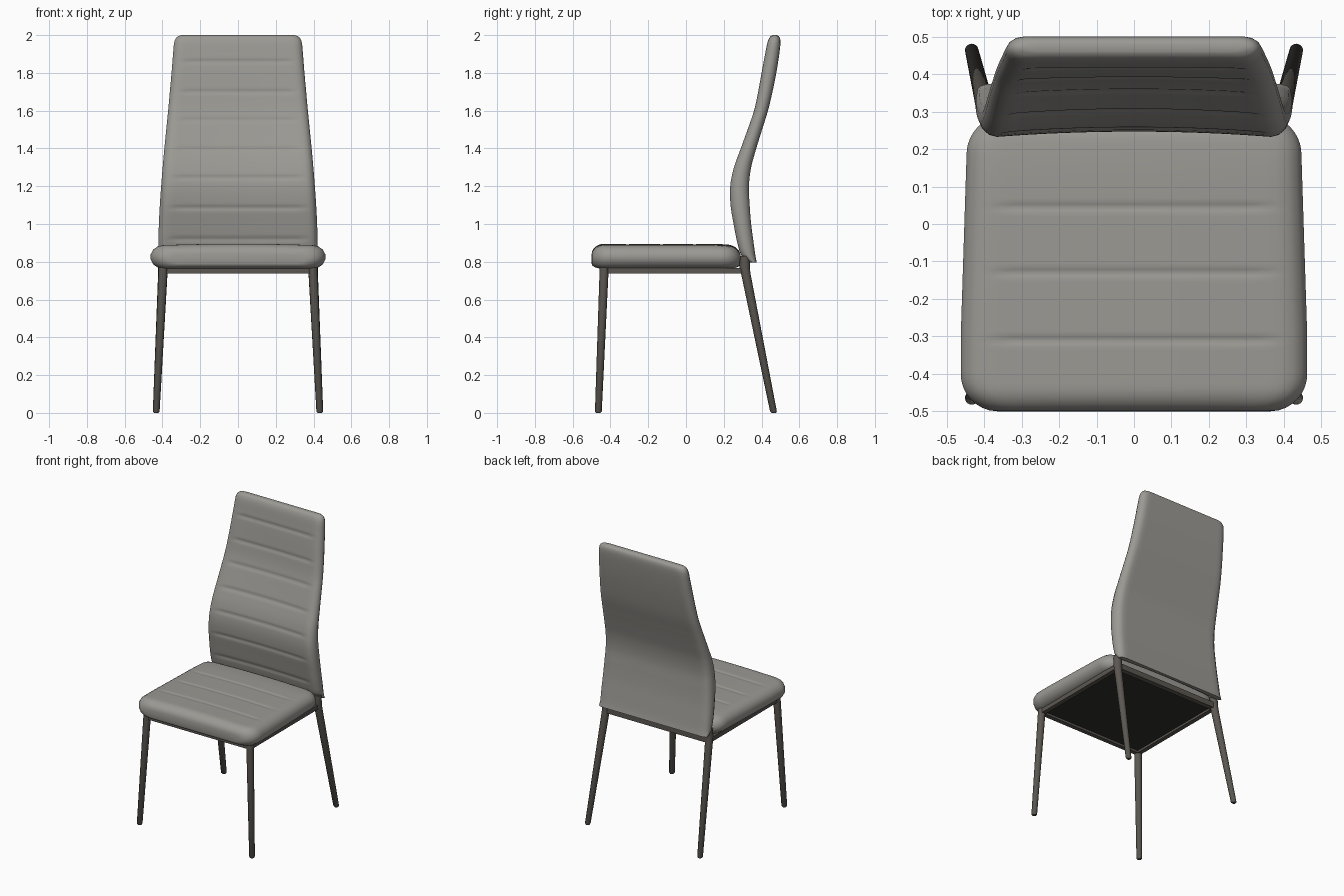
import bpy, bmesh, math

if "Cube" in bpy.data.objects:
    bpy.data.objects.remove(bpy.data.objects["Cube"])


def material(name, rgb):
    m = bpy.data.materials.new(name)
    m.diffuse_color = (*rgb, 1)
    m.use_nodes = True
    m.node_tree.nodes["Principled BSDF"].inputs["Base Color"].default_value = m.diffuse_color
    return m


FABRIC = material("warm grey upholstery", (0.33, 0.32, 0.295))
METAL = material("dark grey metal", (0.105, 0.095, 0.083))
BASE = material("black base board", (0.03, 0.029, 0.027))


def loft(name, rings, mat, angle=50):
    """Skin a list of equal rings and cap both ends."""
    bm = bmesh.new()
    vr = [[bm.verts.new(p) for p in ring] for ring in rings]
    n = len(vr[0])
    for a, b in zip(vr, vr[1:]):
        for i in range(n):
            j = (i + 1) % n
            bm.faces.new((a[i], a[j], b[j], b[i]))
    bm.faces.new(vr[0][::-1])
    bm.faces.new(vr[-1])
    bmesh.ops.recalc_face_normals(bm, faces=bm.faces)
    me = bpy.data.meshes.new(name)
    bm.to_mesh(me)
    bm.free()
    me.materials.append(mat)
    ob = bpy.data.objects.new(name, me)
    bpy.context.collection.objects.link(ob)
    bpy.ops.object.select_all(action='DESELECT')
    ob.select_set(True)
    bpy.context.view_layer.objects.active = ob
    bpy.ops.object.shade_smooth_by_angle(angle=math.radians(angle))
    return ob


def curve(keys, t, col):
    """Smooth interpolation of one column of a key table."""
    k = max(i for i in range(len(keys) - 1) if keys[i][0] <= t or i == 0)
    def slope(i):
        a, b = keys[max(i - 1, 0)], keys[min(i + 1, len(keys) - 1)]
        return (b[col] - a[col]) / (b[0] - a[0])
    p, q = keys[k], keys[k + 1]
    h = q[0] - p[0]
    s = (t - p[0]) / h
    return ((2*s**3 - 3*s*s + 1) * p[col] + (s**3 - 2*s*s + s) * h * slope(k)
            + (3*s*s - 2*s**3) * q[col] + (s**3 - s*s) * h * slope(k + 1))


def section(a, lo, hi, rx, flat=24, arc=7):
    """Pillow outline: flat top and bottom, rounded sides. Yields u, v, is_top."""
    mid, rv, c = (lo + hi) / 2, (hi - lo) / 2, a - rx
    pts = [(-c + 2 * c * i / flat, hi, True) for i in range(flat + 1)]
    pts += [(c + rx * math.sin(math.pi * i / arc), mid + rv * math.cos(math.pi * i / arc), False)
            for i in range(1, arc)]
    pts += [(c - 2 * c * i / flat, lo, False) for i in range(flat + 1)]
    pts += [(-c - rx * math.sin(math.pi * i / arc), mid - rv * math.cos(math.pi * i / arc), False)
            for i in range(1, arc)]
    return pts


def crease(t, seams, u, c, depth, width):
    """Depth of the stitched seams, fading out toward the sides."""
    fade = min(1, max(0, (1 - abs(u) / c) * 8))
    return fade * depth * sum(math.exp(-((t - s) / width) ** 2) for s in seams)


# Seat cushion: sections from front to rear
Y0, Y1 = -0.5, 0.29
SEAT_SEAMS = (-0.31, -0.13, 0.045)
edge = [0, 0.003, 0.01, 0.02, 0.032, 0.046, 0.06, 0.075, 0.09]
inner = [0.105 + (Y1 - Y0 - 0.21) * i / 70 for i in range(71)]
stations = [Y0 + e for e in edge] + [Y0 + t for t in inner] + [Y1 - e for e in edge[::-1]]
rings = []
for y in stations:
    d = min(y - Y0, Y1 - y)
    side = 0.464 - 0.016 * max(0, y + 0.3) / 0.5
    R = 0.10
    q = max(0, 1 - d / R)
    a = side - R + R * math.sqrt(1 - q * q)
    qt = max(0, 1 - d / 0.065)
    roll = math.sqrt(1 - qt * qt)
    hi = 0.838 + 0.05 * roll - 0.012 * max(0, (y - 0.12) / 0.17) ** 2
    lo = 0.79 - 0.027 * roll
    ring = []
    for u, v, top in section(a, lo, hi, 0.07):
        if top:
            c = a - 0.07
            v += 0.007 * (1 - (u / c) ** 2) * roll
            v -= crease(y, SEAT_SEAMS, u, c, 0.005, 0.009)
        ring.append((u, y, v))
    rings.append(ring)
loft("seat_cushion", rings, FABRIC)

# Backrest: height, front y, rear y, half width
BACK = [(0.795, 0.340, 0.375, 0.418), (0.83, 0.296, 0.368, 0.422), (0.90, 0.272, 0.358, 0.423),
        (1.0, 0.252, 0.345, 0.420), (1.1, 0.236, 0.337, 0.415), (1.2, 0.234, 0.333, 0.408),
        (1.3, 0.254, 0.345, 0.400), (1.4, 0.290, 0.372, 0.391), (1.5, 0.326, 0.403, 0.381),
        (1.6, 0.360, 0.434, 0.371), (1.7, 0.382, 0.458, 0.362), (1.8, 0.400, 0.478, 0.353),
        (1.9, 0.419, 0.494, 0.345), (1.96, 0.431, 0.500, 0.339), (1.985, 0.441, 0.497, 0.329),
        (1.996, 0.451, 0.489, 0.315), (2.0, 0.460, 0.480, 0.300)]
BACK_SEAMS = (0.92, 1.085, 1.245, 1.395, 1.55, 1.70, 1.86)
heights = [0.795 + 1.165 * i / 116 for i in range(117)] + [1.968, 1.976, 1.983, 1.989, 1.994, 1.998, 2.0]
rings = []
for z in heights:
    f, r, w = (curve(BACK, z, c) for c in (1, 2, 3))
    rx = 0.045
    bow = 0.014 * min(1, max(0, (2.0 - z) / 0.6))
    ring = []
    for u, v, top in section(w, -r, -f, rx):
        if top:
            v -= bow * (1 - (u / (w - rx)) ** 2)
            v -= crease(z, BACK_SEAMS, u, w - rx, 0.006, 0.009)
        ring.append((u, -v, z))
    rings.append(ring)
loft("backrest", rings, FABRIC)


# Tapered round legs, each given as (x, y, z, radius) stops
def leg(name, stops):
    n = 20
    loft(name, [[(x + r * math.cos(2 * math.pi * i / n), y + r * math.sin(2 * math.pi * i / n), z)
                 for i in range(n)] for x, y, z, r in stops], METAL)


for s, tag in ((-1, "left"), (1, "right")):
    leg("front_leg_" + tag, [(s * 0.433, -0.464, 0, 0.012), (s * 0.433, -0.464, 0.008, 0.018),
                             (s * 0.396, -0.433, 0.77, 0.024)])
    leg("rear_leg_" + tag, [(s * 0.433, 0.465, 0, 0.012), (s * 0.433, 0.463, 0.008, 0.018),
                            (s * 0.398, 0.316, 0.74, 0.025), (s * 0.396, 0.311, 0.77, 0.027),
                            (s * 0.394, 0.311, 0.83, 0.026)])


# Under-seat frame and base board
def bar(name, x0, x1, y0, y1, z0, z1, mat):
    loft(name, [[(x0, y0, z), (x1, y0, z), (x1, y1, z), (x0, y1, z)] for z in (z0, z1)], mat, 30)


for s, tag in ((-1, "left"), (1, "right")):
    bar("side_rail_" + tag, s * 0.38, s * 0.41, -0.43, 0.32, 0.737, 0.768, METAL)
bar("front_rail", -0.39, 0.39, -0.447, -0.417, 0.737, 0.768, METAL)
bar("rear_rail", -0.39, 0.39, 0.295, 0.33, 0.737, 0.775, METAL)
bar("base_board", -0.385, 0.385, -0.425, 0.30, 0.752, 0.768, BASE)
